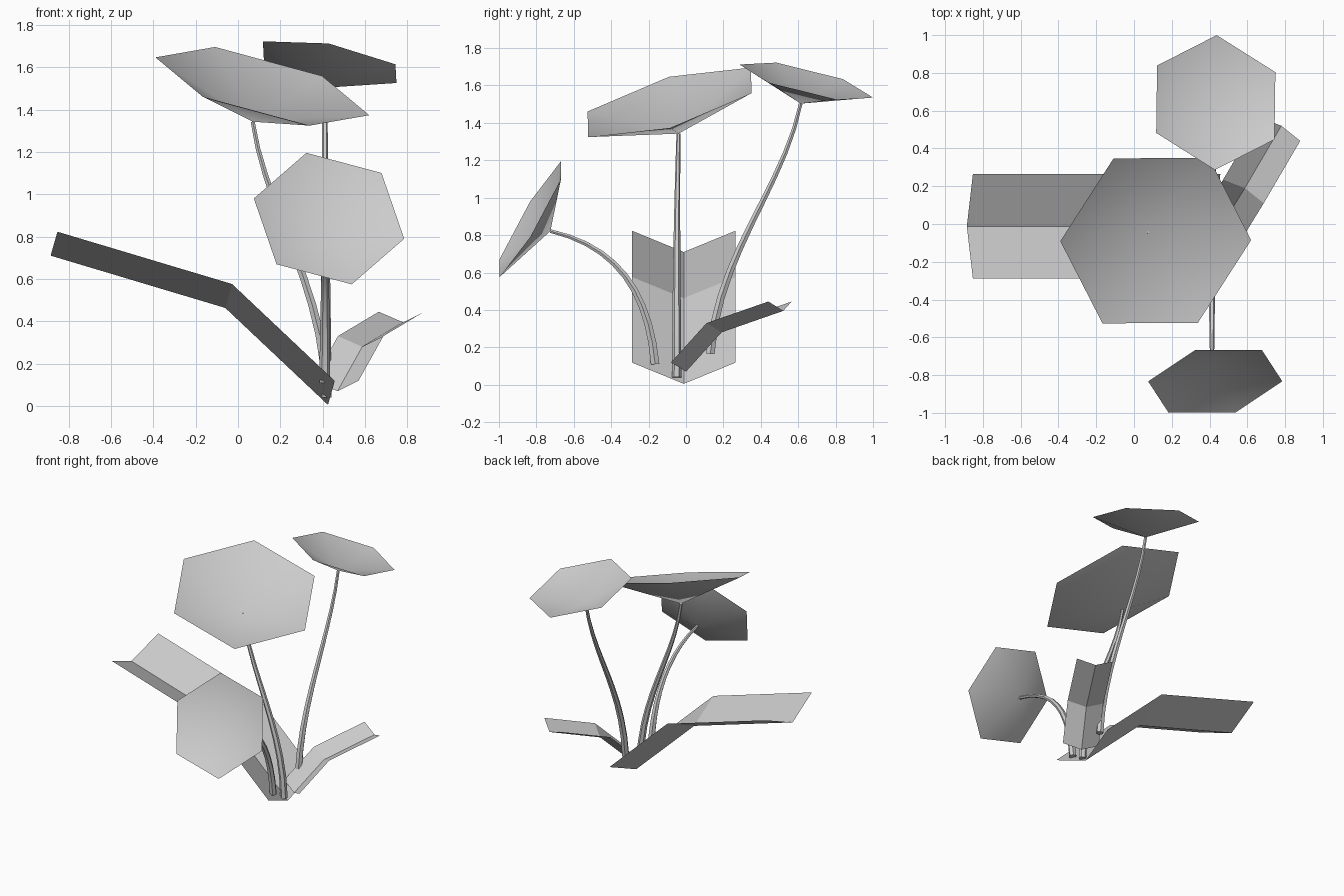
import bpy, bmesh
from math import radians
from mathutils import Vector, Matrix

if "Cube" in bpy.data.objects:
    bpy.data.objects.remove(bpy.data.objects["Cube"])


def mesh_object(name, verts, faces):
    mesh = bpy.data.meshes.new(name)
    mesh.from_pydata(verts, [], faces)
    obj = bpy.data.objects.new(name, mesh)
    bpy.context.collection.objects.link(obj)
    return obj


# Flower head: open six-sided shallow cone, smooth across its facets
def flower(name, center, corner, normal):
    c, u, n = Vector(center), Vector(corner), Vector(normal).normalized()
    u -= n * u.dot(n)
    apex = c - n * u.length * 0.344
    rim = [c + Matrix.Rotation(radians(60 * i), 3, n) @ u for i in range(6)]
    obj = mesh_object(name, [apex] + rim,
                      [(0, i + 1, (i + 1) % 6 + 1) for i in range(6)])
    obj.data.shade_smooth()
    return apex


# Stem: tapered bezier tube from the ground to a flower's apex
def stem(name, base, h1, h2, tip):
    curve = bpy.data.curves.new(name, 'CURVE')
    curve.dimensions = '3D'
    curve.bevel_depth = 0.026
    curve.bevel_resolution = 1
    curve.resolution_u = 10
    curve.use_fill_caps = True
    spline = curve.splines.new('BEZIER')
    spline.bezier_points.add(1)
    base, h1, h2, tip = map(Vector, (base, h1, h2, tip))
    for p, co, left, right, r in zip(
            spline.bezier_points, (base, tip), (2 * base - h1, h2),
            (h1, 2 * tip - h2), (1.0, 0.42)):
        p.handle_left_type = p.handle_right_type = 'FREE'
        p.co, p.handle_left, p.handle_right, p.radius = co, left, right, r
    obj = bpy.data.objects.new(name, curve)
    bpy.context.collection.objects.link(obj)
    bpy.ops.object.select_all(action='DESELECT')
    obj.select_set(True)
    bpy.context.view_layer.objects.active = obj
    bpy.ops.object.convert(target='MESH')
    bpy.ops.object.shade_smooth_by_angle(angle=radians(30))


# Leaf: V-folded strip swept along its bent midrib
def leaf(name, midrib, left, right):
    verts = []
    for p in map(Vector, midrib):
        verts += [p + Vector(left), p, p + Vector(right)]
    faces = [(i, i + 1, i + 4, i + 3) for r in (0, 3) for i in (r, r + 1)]
    mesh_object(name, verts, faces)


# Flowers
top_tip = flower("large_flower", (0.115, -0.088, 1.51),
                 (0.505, 0.003, -0.137), (0.272, -0.287, 1))
front_tip = flower("front_flower", (0.43, -0.833, 0.885),
                   (0.355, 0, -0.095), (0.134, -0.855, 0.50))
back_tip = flower("back_flower", (0.433, 0.643, 1.624),
                  (0.005, 0.357, -0.087), (0.187, 0.245, 1))

# Stems
stem("large_stem", (0.42, -0.05, 0.04), (0.41, -0.05, 0.57),
     (0.13, -0.05, 0.92), top_tip)
stem("front_stem", (0.41, -0.165, 0.11), (0.41, -0.20, 0.5),
     (0.413, -0.37, 0.74), front_tip)
stem("back_stem", (0.415, 0.13, 0.165), (0.415, 0.17, 0.70),
     (0.41, 0.52, 1.05), back_tip)

# Leaves
leaf("large_leaf", [(0.425, -0.012, 0.005), (-0.06, -0.012, 0.463),
                    (-0.885, -0.012, 0.71)],
     (0.032, -0.276, 0.113), (0.032, 0.276, 0.113))
leaf("small_leaf", [(0.47, 0.0, 0.07), (0.587, 0.19, 0.28),
                    (0.78, 0.52, 0.395)],
     (-0.115, 0.045, 0.05), (0.1, -0.08, 0.05))
